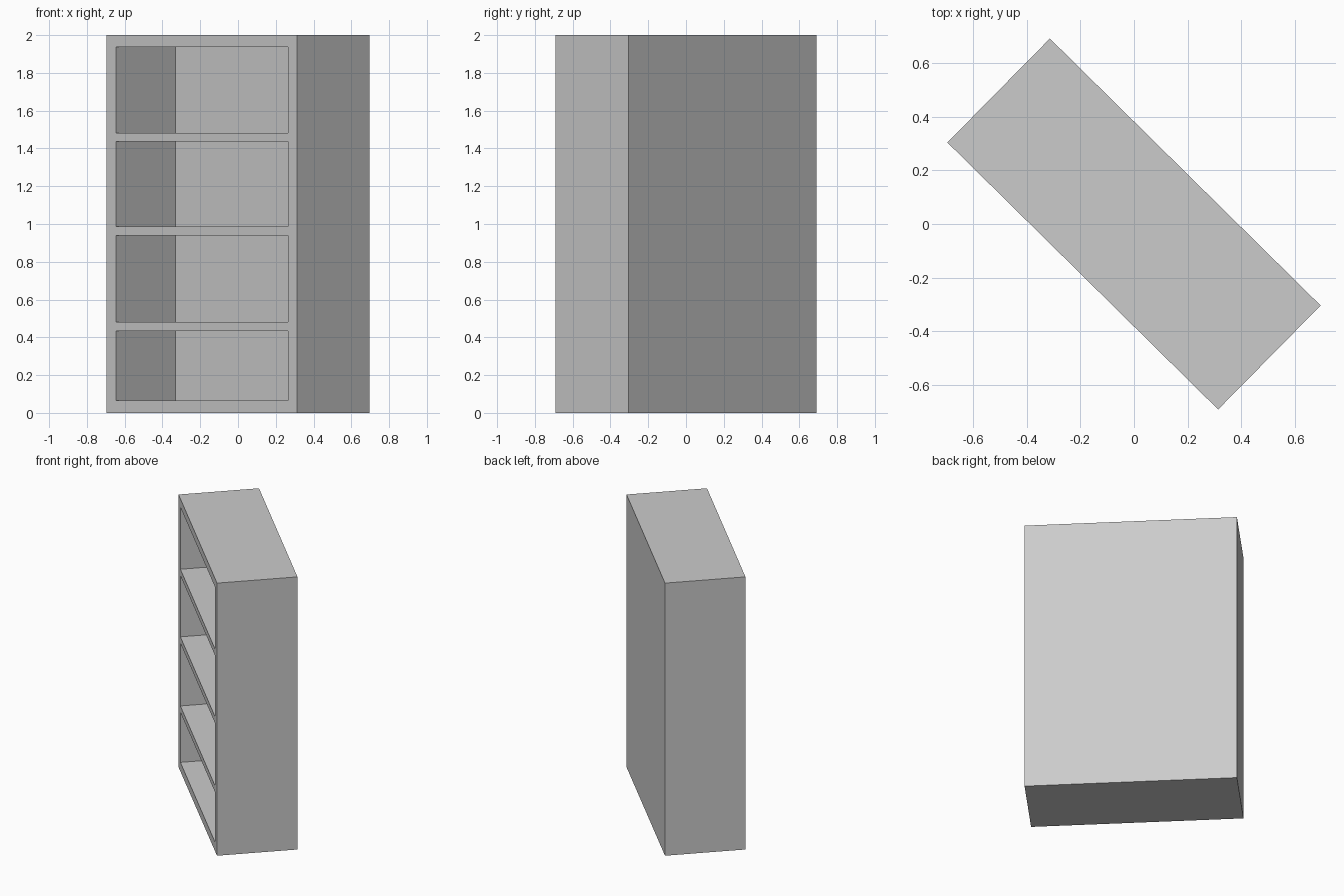
import bpy
import math
from mathutils import Matrix, Vector

cube = bpy.data.objects.get("Cube")
if cube:
    bpy.data.objects.remove(cube, do_unlink=True)

WIDTH, DEPTH, HEIGHT = 1.417, 0.544, 2.0
SIDE, RECESS = 0.068, 0.452
TURN = Matrix.Rotation(math.radians(-44.6), 4, "Z")

grey = bpy.data.materials.new("plain grey")
grey.use_nodes = True
colour = (0.6, 0.6, 0.6, 1)
grey.diffuse_color = colour
grey.node_tree.nodes["Principled BSDF"].inputs["Base Color"].default_value = colour


def box(name, low, high):
    """Box between two corners in the bookcase's own axes, then turned."""
    low, high = Vector(low), Vector(high)
    bpy.ops.mesh.primitive_cube_add(size=1)
    obj = bpy.context.object
    obj.name = name
    size = Matrix.Diagonal((high - low).to_4d())
    size[3][3] = 1
    obj.data.transform(TURN @ Matrix.Translation((low + high) / 2) @ size)
    obj.data.materials.append(grey)
    return obj


# Solid carcass with closed back, top, bottom and sides
front = -DEPTH / 2
bookcase = box("bookcase", (-WIDTH / 2, front, 0), (WIDTH / 2, -front, HEIGHT))

# Open compartments cut in from the front, leaving the shelves between them
inner = WIDTH / 2 - SIDE
for bottom, top in ((0.066, 0.433), (0.48, 0.94), (0.987, 1.436), (1.483, 1.938)):
    cutter = box("compartment_cutter", (-inner, front - 0.1, bottom),
                 (inner, front + RECESS, top))
    cutter.hide_render = True
    cut = bookcase.modifiers.new("compartment", "BOOLEAN")
    cut.operation = "DIFFERENCE"
    cut.solver = "EXACT"
    cut.object = cutter
    bpy.context.view_layer.objects.active = bookcase
    bpy.ops.object.modifier_apply(modifier=cut.name)
    bpy.data.objects.remove(cutter, do_unlink=True)
